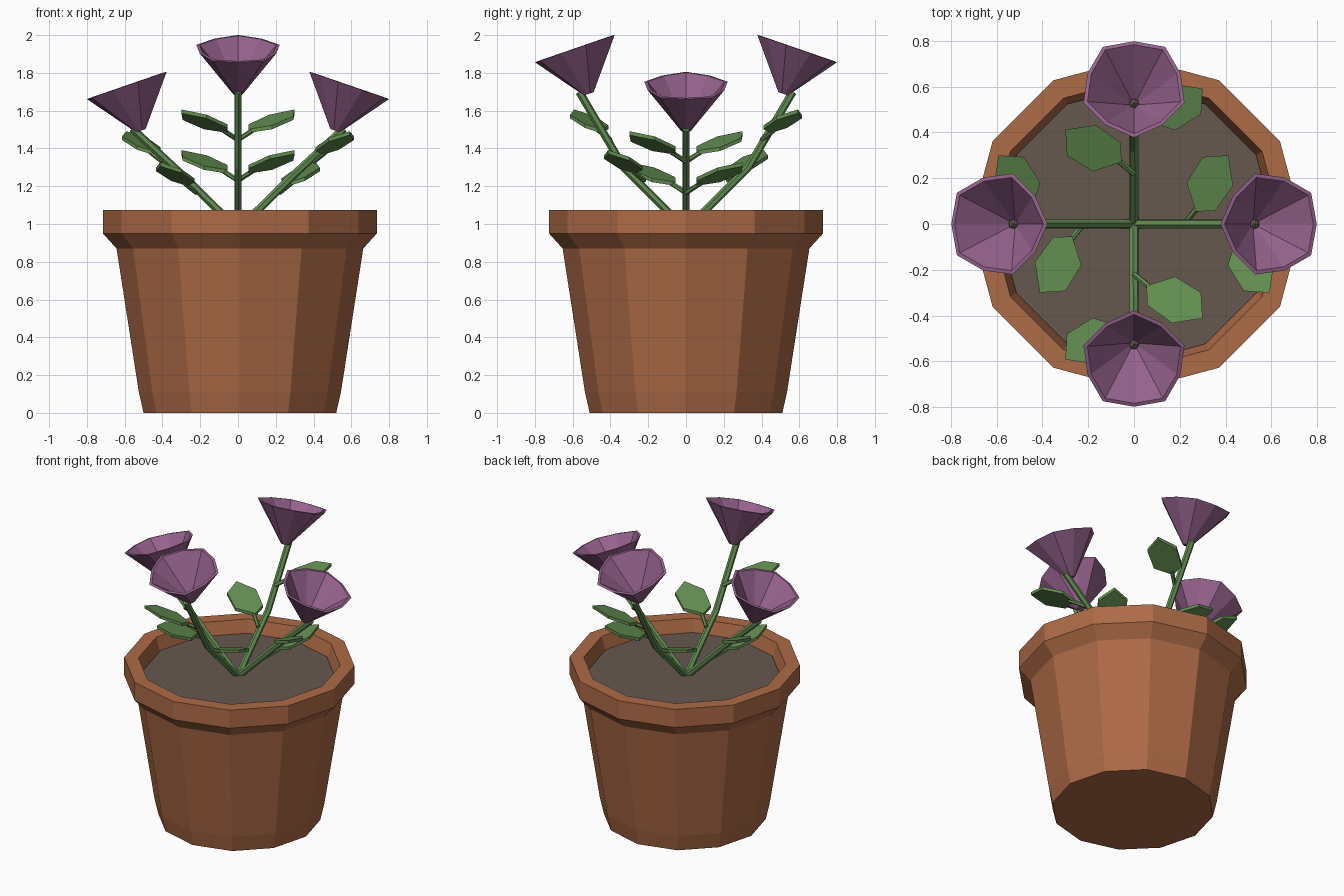
import bpy, bmesh, math
from mathutils import Vector, Matrix

if "Cube" in bpy.data.objects:
    bpy.data.objects.remove(bpy.data.objects["Cube"])


def material(name, rgb):
    m = bpy.data.materials.new(name)
    m.diffuse_color = (*rgb, 1)
    m.use_nodes = True
    m.node_tree.nodes["Principled BSDF"].inputs["Base Color"].default_value = m.diffuse_color
    return m


TERRACOTTA = material("terracotta", (0.42, 0.145, 0.062))
SOIL = material("soil brown", (0.13, 0.098, 0.078))
GREEN = material("leaf green", (0.125, 0.27, 0.083))
PURPLE = material("petal purple", (0.30, 0.122, 0.265))


def make(name, bm, mat):
    bmesh.ops.recalc_face_normals(bm, faces=bm.faces[:])
    me = bpy.data.meshes.new(name)
    bm.to_mesh(me)
    bm.free()
    me.materials.append(mat)
    ob = bpy.data.objects.new(name, me)
    bpy.context.collection.objects.link(ob)
    return ob


def loft(bm, rings):
    """Skin a list of point rings and cap both ends."""
    vs = [[bm.verts.new(p) for p in ring] for ring in rings]
    n = len(vs[0])
    for a, b in zip(vs, vs[1:]):
        for i in range(n):
            j = (i + 1) % n
            bm.faces.new((a[i], a[j], b[j], b[i]))
    bm.faces.new(vs[0][::-1])
    bm.faces.new(vs[-1])


def ring(r, z, n=12):
    return [Vector((0.01 + r * math.cos(math.tau * i / n),
                    r * math.sin(math.tau * i / n), z)) for i in range(n)]


# twelve-sided pot with flared rim
bm = bmesh.new()
loft(bm, [ring(r, z) for r, z in [
    (0.51, 0), (0.535, 0.11), (0.653, 0.87), (0.725, 0.95),
    (0.725, 1.075), (0.635, 1.075), (0.60, 0.95)]])
make("pot", bm, TERRACOTTA)

# soil disc
bm = bmesh.new()
loft(bm, [ring(0.59, 0.94), ring(0.605, 0.99)])
make("soil", bm, SOIL)


def tube(name, pts, radius, turn):
    """Six-sided tube along a path."""
    bm = bmesh.new()
    pts = [Vector(p) for p in pts]
    rings = []
    for i, p in enumerate(pts):
        d = (pts[min(i + 1, len(pts) - 1)] - pts[max(i - 1, 0)]).normalized()
        u = d.cross(Vector((0.3, 0.2, 1))).normalized()
        v = d.cross(u)
        rings.append([turn @ (p + radius * (u * math.cos(math.tau * k / 6)
                                            + v * math.sin(math.tau * k / 6)))
                      for k in range(6)])
    loft(bm, rings)
    make(name, bm, GREEN)


# leaf outline seen from above, on the front stem
LEAF = [(0.055, -0.27), (0.18, -0.23), (0.293, -0.30),
        (0.30, -0.412), (0.166, -0.433), (0.057, -0.354)]


def leaf(name, side, dy, base_z, turn):
    bm = bmesh.new()
    rings = []
    for off in (-0.01, 0.01):
        rings.append([turn @ Vector((side * x, y + dy,
                      base_z + 0.25 * (x - 0.05) + 0.3 * (-y - 0.25) + off))
                      for x, y in LEAF])
    loft(bm, rings)
    make(name, bm, GREEN)
    # short leaf stalk
    tube(name + "_stalk", [(0, -0.22 + dy, base_z - 0.04),
                           (side * 0.08, -0.285 + dy, base_z + 0.012)], 0.013, turn)


def flower(name, top_z, turn):
    """Hollow five-petal cone leaning outward."""
    c = Vector((0, -0.597, top_z))
    u = Vector((1, 0, 0))
    v = Vector((0, 0.945, 0.326))
    n = Vector((0, -0.326, 0.945))
    bm = bmesh.new()
    rings = []
    for r, h in [(0.028, -0.25), (0.232, 0), (0.214, 0.002), (0.014, -0.222)]:
        pts = []
        for i in range(10):
            a = math.pi / 2 + math.tau * i / 10
            rr = r * (1 if i % 2 == 0 else 0.92)
            pts.append(turn @ (c + n * h + rr * (u * math.cos(a) + v * math.sin(a))))
        rings.append(pts)
    loft(bm, rings)
    make(name, bm, PURPLE)
    # small dark centre
    bm = bmesh.new()
    bmesh.ops.create_icosphere(bm, subdivisions=1, radius=0.024,
                               matrix=Matrix.Translation(turn @ (c - n * 0.215)))
    make(name + "_centre", bm, SOIL)


# four stems: tall at front and back, short at the sides
for k, side in enumerate(("front", "right", "back", "left")):
    turn = Matrix.Rotation(k * math.pi / 2, 3, 'Z')
    if k % 2 == 0:
        path = [(0, 0, 0.97), (0, -0.33, 1.30), (0, -0.565, 1.70)]
        low, high, top = 1.27, 1.485, 1.925
    else:
        path = [(0, 0, 0.97), (0, -0.30, 1.265), (0, -0.56, 1.505)]
        low, high, top = 1.205, 1.37, 1.73
    tube(side + "_stem", path, 0.021, turn)
    leaf(side + "_lower_leaf", 1, 0, low, turn)
    leaf(side + "_upper_leaf", -1, -0.18, high, turn)
    flower(side + "_flower", top, turn)
